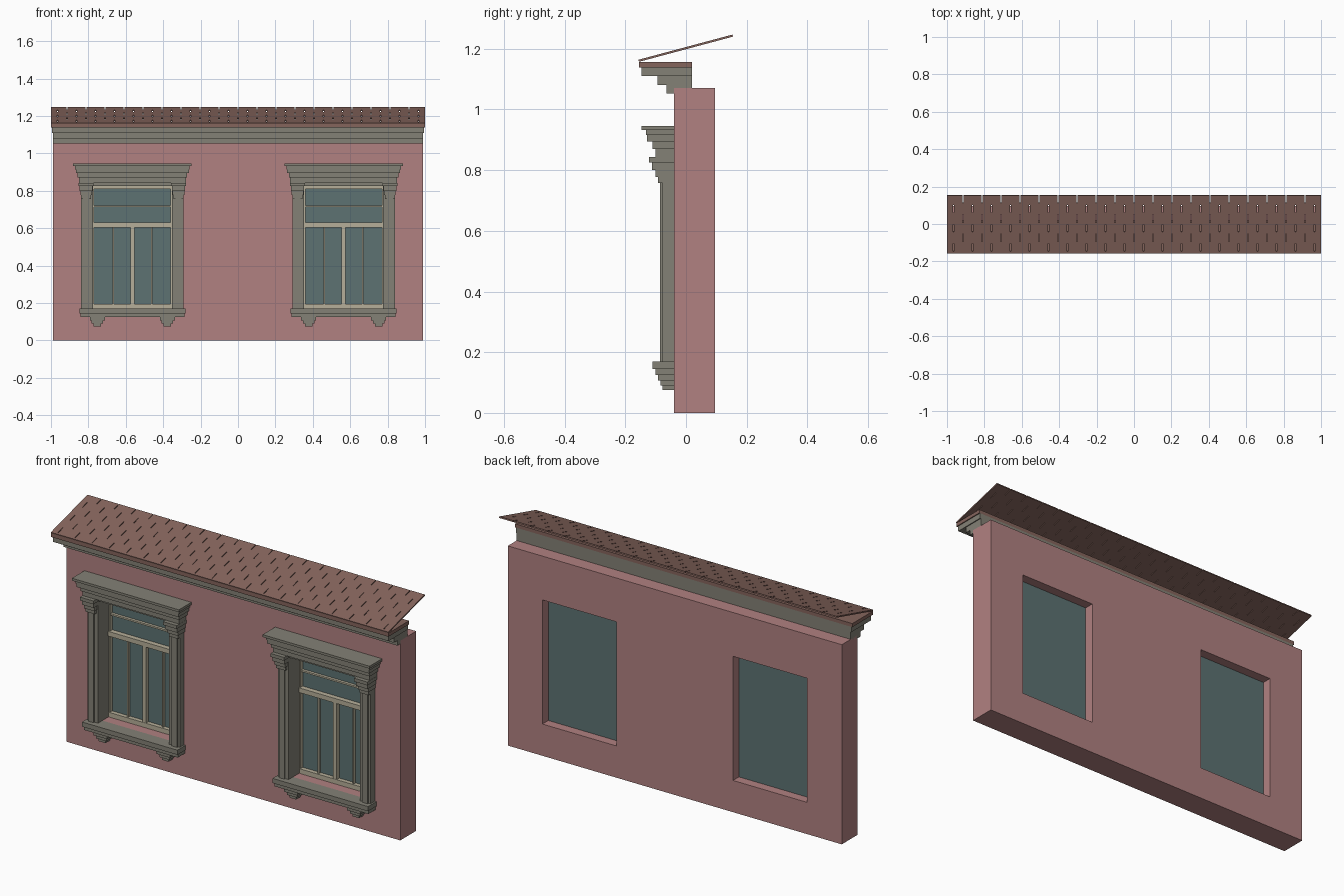
import bpy, bmesh, math
from mathutils import Matrix, Vector

old = bpy.data.objects.get("Cube")
if old:
    bpy.data.objects.remove(old, do_unlink=True)


def material(name, rgb):
    m = bpy.data.materials.new(name)
    m.use_nodes = True
    m.diffuse_color = (*rgb, 1)
    m.node_tree.nodes["Principled BSDF"].inputs["Base Color"].default_value = (*rgb, 1)
    return m


PINK = material("pink_plaster", (0.44, 0.22, 0.22))
STONE = material("grey_stone", (0.23, 0.22, 0.18))
TILE = material("brown_tile", (0.235, 0.13, 0.108))
GLASS = material("teal_glass", (0.11, 0.17, 0.17))
CREAM = material("cream_wood", (0.47, 0.43, 0.32))


def finish(name, bm, mat):
    bmesh.ops.recalc_face_normals(bm, faces=bm.faces)
    me = bpy.data.meshes.new(name)
    bm.to_mesh(me)
    bm.free()
    me.materials.append(mat)
    ob = bpy.data.objects.new(name, me)
    bpy.context.collection.objects.link(ob)
    return ob


def box(bm, x0, x1, y0, y1, z0, z1):
    size = Matrix.Diagonal((x1 - x0, y1 - y0, z1 - z0, 1))
    mid = Matrix.Translation(((x0 + x1) / 2, (y0 + y1) / 2, (z0 + z1) / 2))
    bmesh.ops.create_cube(bm, size=1, matrix=mid @ size)


def stack(bm, cx, steps, back):
    """Stepped moulding: each step is (half width, front y, bottom z, top z)."""
    for half, front, z0, z1 in steps:
        box(bm, cx - half, cx + half, front, back, z0, z1)


FRONT, BACK = -0.04, 0.095
CENTRES = (-0.565, 0.565)
HALF = 0.22                 # half width of a window opening
LOW, HIGH = 0.17, 0.835     # bottom and top of a window opening

# Wall with two window openings
xs = [-0.99] + [c + s * HALF for c in CENTRES for s in (-1, 1)] + [0.99]
zs = [0, LOW, HIGH, 1.07]
bm = bmesh.new()
grid = [[bm.verts.new((x, FRONT, z)) for z in zs] for x in xs]
for i in range(5):
    for k in range(3):
        if not (k == 1 and i in (1, 3)):
            bm.faces.new((grid[i][k], grid[i + 1][k], grid[i + 1][k + 1], grid[i][k + 1]))
ext = bmesh.ops.extrude_face_region(bm, geom=bm.faces[:], use_keep_orig=True)
bmesh.ops.translate(bm, vec=(0, BACK - FRONT, 0),
                    verts=[g for g in ext["geom"] if isinstance(g, bmesh.types.BMVert)])
bmesh.ops.dissolve_limit(bm, angle_limit=0.01, verts=bm.verts[:], edges=bm.edges[:])
finish("wall", bm, PINK)

# Cornice and eaves board
bm = bmesh.new()
stack(bm, 0, [(0.99, -0.064, 1.053, 1.08), (0.99, -0.094, 1.08, 1.11),
              (0.995, -0.146, 1.11, 1.138)], 0.02)
finish("cornice", bm, STONE)
bm = bmesh.new()
box(bm, -1, 1, -0.155, 0.02, 1.138, 1.157)
finish("eaves_board", bm, TILE)

# Sloping roof: staggered rows of tiles with narrow slits between them
ROWS, PITCH, SLIT, THICK = 6, 0.1016, 0.004, 0.007
low, high = Vector((0, -0.155, 1.157)), Vector((0, 0.155, 1.24))
length = (high - low).length
row_len = length / ROWS
bm = bmesh.new()
for r in range(ROWS):
    y0 = r * row_len
    box(bm, -1, 1, y0, y0 + 0.2 * row_len, 0, THICK)
    shift = 0.5 if r % 2 == 0 else 0
    cuts = [(k + shift) * PITCH for k in range(-10, 10)]
    cuts = [c for c in cuts if abs(c) < 0.98]
    starts = [-1] + [c + SLIT / 2 for c in cuts]
    ends = [c - SLIT / 2 for c in cuts] + [1]
    for a, b in zip(starts, ends):
        box(bm, a, b, y0 + 0.2 * row_len, y0 + row_len, 0, THICK)
roof = finish("roof_tiles", bm, TILE)
roof.location = low
roof.rotation_euler.x = math.atan2(high.z - low.z, high.y - low.y)

for side, cx in zip(("right", "left"), CENTRES):
    # Head moulding over the window
    bm = bmesh.new()
    stack(bm, cx, [(0.286, -0.10, 0.843, 0.87), (0.293, -0.11, 0.87, 0.895),
                   (0.302, -0.128, 0.895, 0.915), (0.307, -0.131, 0.915, 0.932),
                   (0.317, -0.146, 0.932, 0.945)], FRONT)
    box(bm, cx - HALF, cx + HALF, -0.077, 0.03, 0.825, 0.843)
    finish(side + "_window_head", bm, STONE)

    # Sill
    bm = bmesh.new()
    stack(bm, cx, [(0.278, -0.10, 0.125, 0.145), (0.283, -0.11, 0.145, LOW)], FRONT)
    finish(side + "_window_sill", bm, STONE)

    # Pilasters, their capitals and reveal linings, and the brackets under the sill
    pilasters, capitals, brackets = bmesh.new(), bmesh.new(), bmesh.new()
    for s in (-1, 1):
        px = cx + s * 0.247
        stack(pilasters, px, [(0.027, -0.077, LOW, 0.843), (0.016, -0.085, LOW, 0.76)], FRONT)
        lining = sorted((cx + s * 0.211, cx + s * HALF))
        box(pilasters, *lining, -0.077, 0.03, LOW, 0.825)
        stack(capitals, px, [(0.027, -0.092, 0.757, 0.777), (0.031, -0.10, 0.777, 0.80),
                             (0.035, -0.112, 0.80, 0.825), (0.04, -0.122, 0.825, 0.843)], FRONT)
        stack(brackets, cx + s * 0.187, [(0.02, -0.077, 0.075, 0.09), (0.03, -0.084, 0.09, 0.107),
                                         (0.04, -0.092, 0.107, 0.125)], FRONT)
    finish(side + "_window_pilasters", pilasters, STONE)
    finish(side + "_window_capitals", capitals, STONE)
    finish(side + "_window_brackets", brackets, STONE)

    # Wooden frame: stiles, rails, mullion and glazing bars
    bm = bmesh.new()
    for s in (-1, 1):
        box(bm, *sorted((cx + s * 0.205, cx + s * 0.216)), 0.015, 0.04, LOW, 0.83)
        bar = cx + s * 0.103
        box(bm, bar - 0.004, bar + 0.004, 0.02, 0.04, 0.195, 0.605)
    for z0, z1, y0 in ((LOW, 0.195, 0.012), (0.605, 0.63, 0.008),
                       (0.713, 0.722, 0.02), (0.81, 0.83, 0.012)):
        box(bm, cx - 0.21, cx + 0.21, y0, 0.04, z0, z1)
    box(bm, cx - 0.011, cx + 0.011, 0.013, 0.04, 0.195, 0.605)
    finish(side + "_window_frame", bm, CREAM)

    # Glass pane
    bm = bmesh.new()
    box(bm, cx - HALF, cx + HALF, 0.035, 0.045, LOW, HIGH)
    finish(side + "_window_glass", bm, GLASS)
